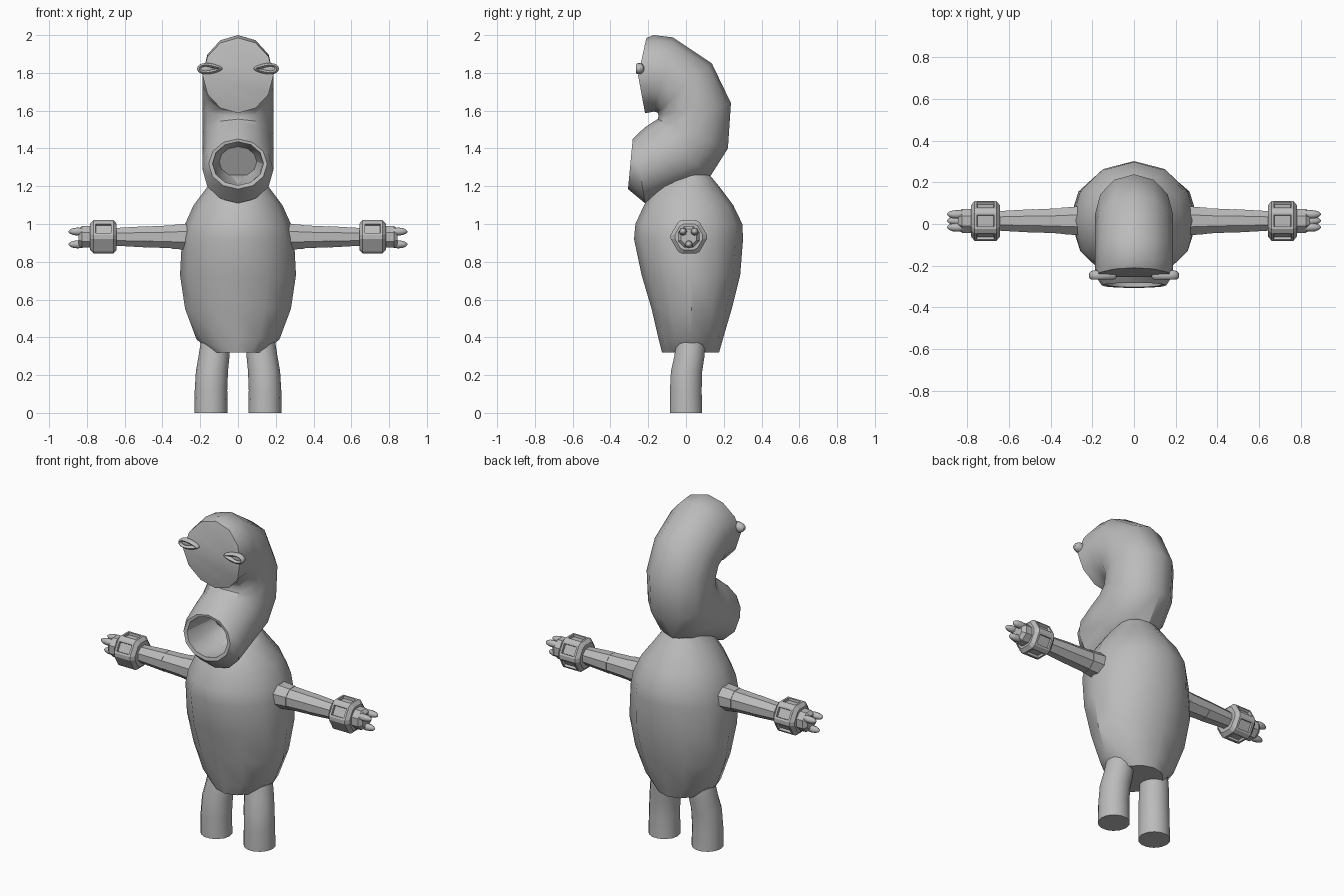
import bpy, bmesh, math
from mathutils import Vector as V

if "Cube" in bpy.data.objects:
    bpy.data.objects.remove(bpy.data.objects["Cube"])

grey = bpy.data.materials.new("plain grey")
grey.diffuse_color = (0.5, 0.5, 0.5, 1)
grey.use_nodes = True
grey.node_tree.nodes["Principled BSDF"].inputs["Base Color"].default_value = grey.diffuse_color


def ring(c, u, v, n=12, turn=0.0):
    """Ellipse of n points around c spanned by the half axes u and v."""
    c, u, v = V(c), V(u), V(v)
    angles = [2 * math.pi * (i + turn) / n for i in range(n)]
    return [c + u * math.cos(a) + v * math.sin(a) for a in angles]


def tube(bm, rings, caps=(True, True), loop=False):
    """Skin a list of rings, return the vertex rings and side faces."""
    vr = [[bm.verts.new(p) for p in r] for r in rings]
    n = len(vr[0])
    pairs = list(zip(vr, vr[1:])) + ([(vr[-1], vr[0])] if loop else [])
    sides = [[bm.faces.new((a[i], a[(i + 1) % n], b[(i + 1) % n], b[i]))
              for i in range(n)] for a, b in pairs]
    if not loop:
        if caps[0]:
            bm.faces.new(vr[0][::-1])
        if caps[1]:
            bm.faces.new(vr[-1])
    return vr, sides


def finish(bm, name, angle=35, mirror=False):
    bmesh.ops.recalc_face_normals(bm, faces=bm.faces[:])
    for f in bm.faces:
        f.smooth = True
    for e in bm.edges:
        e.smooth = e.calc_face_angle(0) < math.radians(angle)
    me = bpy.data.meshes.new(name)
    bm.to_mesh(me)
    bm.free()
    me.materials.append(grey)
    ob = bpy.data.objects.new(name, me)
    bpy.context.collection.objects.link(ob)
    if mirror:
        ob.modifiers.new("Mirror", 'MIRROR')
    return ob


def ellipsoid_rings(c, rx, ry, rz, n=10, steps=6):
    """Rings of an ellipsoid stacked along x."""
    out = []
    for i in range(steps + 1):
        a = math.pi * (0.06 + 0.88 * i / steps)
        s = math.sin(a)
        out.append(ring((c[0] - rx * math.cos(a), c[1], c[2]),
                        (0, ry * s, 0), (0, 0, rz * s), n))
    return out


# Body: egg-shaped stack of rings (z, half width, front y, back y)
body = [(.32, .14, -.127, .175), (.39, .22, -.145, .195), (.55, .28, -.182, .242),
        (.73, .307, -.235, .287), (.92, .297, -.275, .302), (1.0, .28, -.268, .298),
        (1.1, .235, -.222, .25), (1.2, .16, -.17, .175), (1.26, .11, -.06, .125)]
bm = bmesh.new()
tube(bm, [ring((0, (a + b) / 2, z), (0, (b - a) / 2, 0), (w, 0, 0)) for z, w, a, b in body])
finish(bm, "body")

# Head: C-shaped tube, each ring (outer y, outer z, inner y, inner z, half width)
head = [(-.21, 1.985, -.217, 1.587, .187), (-.17, 2.0, -.195, 1.59, .187),
        (-.07, 1.988, -.17, 1.595, .187), (.137, 1.85, -.15, 1.59, .187),
        (.238, 1.64, -.145, 1.575, .187), (.222, 1.40, -.15, 1.555, .187),
        (.127, 1.25, -.175, 1.54, .187), (-.005, 1.195, -.22, 1.51, .187),
        (-.217, 1.11, -.272, 1.46, .187),
        # lip and mouth cavity
        (-.307, 1.185, -.282, 1.45, .155), (-.303, 1.205, -.28, 1.435, .135),
        (-.18, 1.20, -.21, 1.44, .125), (-.05, 1.25, -.13, 1.41, .10)]
rings = []
for oy, oz, iy, iz, w in head:
    o, i = V((0, oy, oz)), V((0, iy, iz))
    rings.append(ring((o + i) / 2, (o - i) / 2, (w, 0, 0)))
for k, p in enumerate(rings[0]):  # fold the face forward along eye level
    p.y -= .04 * (1 - abs(math.cos(math.pi * k / 6)))
bm = bmesh.new()
vr, _ = tube(bm, rings, caps=(False, True))
r0 = vr[0]
bm.faces.new(r0[9:] + r0[:4])
bm.faces.new(r0[3:10])
finish(bm, "head", 32)

# Eyes: small ball inside a teardrop-shaped lid
bm = bmesh.new()
tube(bm, ellipsoid_rings((.17, -.238, 1.822), .046, .018, .027))
finish(bm, "eyeball", 60, True)
bm = bmesh.new()
lid = []
for k in range(20):
    t = 2 * math.pi * k / 20
    out = V((math.cos(t), 0, math.sin(t)))
    taper = .35 + .65 * (1 + math.cos(t)) / 2
    lid.append(ring((.15 + .056 * math.cos(t), -.247, 1.822 + .027 * math.sin(t) * taper),
                    out * .011, (0, .019, 0), 8))
tube(bm, lid, loop=True)
finish(bm, "eyelid", 60, True)

# Legs: bent stumps (z, centre x, centre y, radius)
leg = [(0, .143, 0, .088), (.12, .143, -.001, .086), (.22, .138, .003, .085),
       (.30, .127, .018, .082), (.38, .118, .026, .078), (.45, .11, .03, .07)]
bm = bmesh.new()
tube(bm, [ring((x, y, z), (r, 0, 0), (0, r, 0), 14) for z, x, y, r in leg])
finish(bm, "leg", 35, True)

AY, AZ = .015, .932  # arm axis


def arm_ring(x, r, n=8, turn=.5):
    return ring((x, AY, AZ), (0, r, 0), (0, 0, r), n, turn)


# Arm: three tapering octagonal segments
bm = bmesh.new()
for x0, r0, x1, r1 in [(.24, .077, .35, .068), (.34, .066, .49, .059), (.48, .061, .66, .05)]:
    tube(bm, [arm_ring(x0, r0), arm_ring(x1, r1)])
finish(bm, "arm", 20, True)

# Cuff: chamfered hexagon with recessed windows
bm = bmesh.new()
_, sides = tube(bm, [arm_ring(x, r, 6, 0) for x, r in
                     [(.642, .08), (.66, .102), (.765, .102), (.783, .08)]])
edges = [e for e in bm.edges if abs(e.verts[0].co.x - e.verts[1].co.x) > .01]
bmesh.ops.bevel(bm, geom=edges, offset=.012, segments=1, affect='EDGES')
bmesh.ops.recalc_face_normals(bm, faces=bm.faces[:])
windows = [f for f in bm.faces if f.calc_area() > .006 and abs(f.normal.x) < .1
           and not (f.normal.y < -.3 and f.normal.z < -.2)]
bmesh.ops.inset_individual(bm, faces=windows, thickness=.016, depth=0)
bmesh.ops.inset_individual(bm, faces=windows, thickness=.002, depth=-.014)
finish(bm, "cuff", 20, True)

# Hand and three stubby fingers
bm = bmesh.new()
tube(bm, [arm_ring(.77, .062), arm_ring(.825, .062), arm_ring(.845, .045)])
finish(bm, "hand", 20, True)
bm = bmesh.new()
for y, z in [(-.031, .028), (.031, .028), (0, -.04)]:
    tube(bm, ellipsoid_rings((.848, AY + y, AZ + z), .049, .021, .021, 8))
finish(bm, "finger", 50, True)
